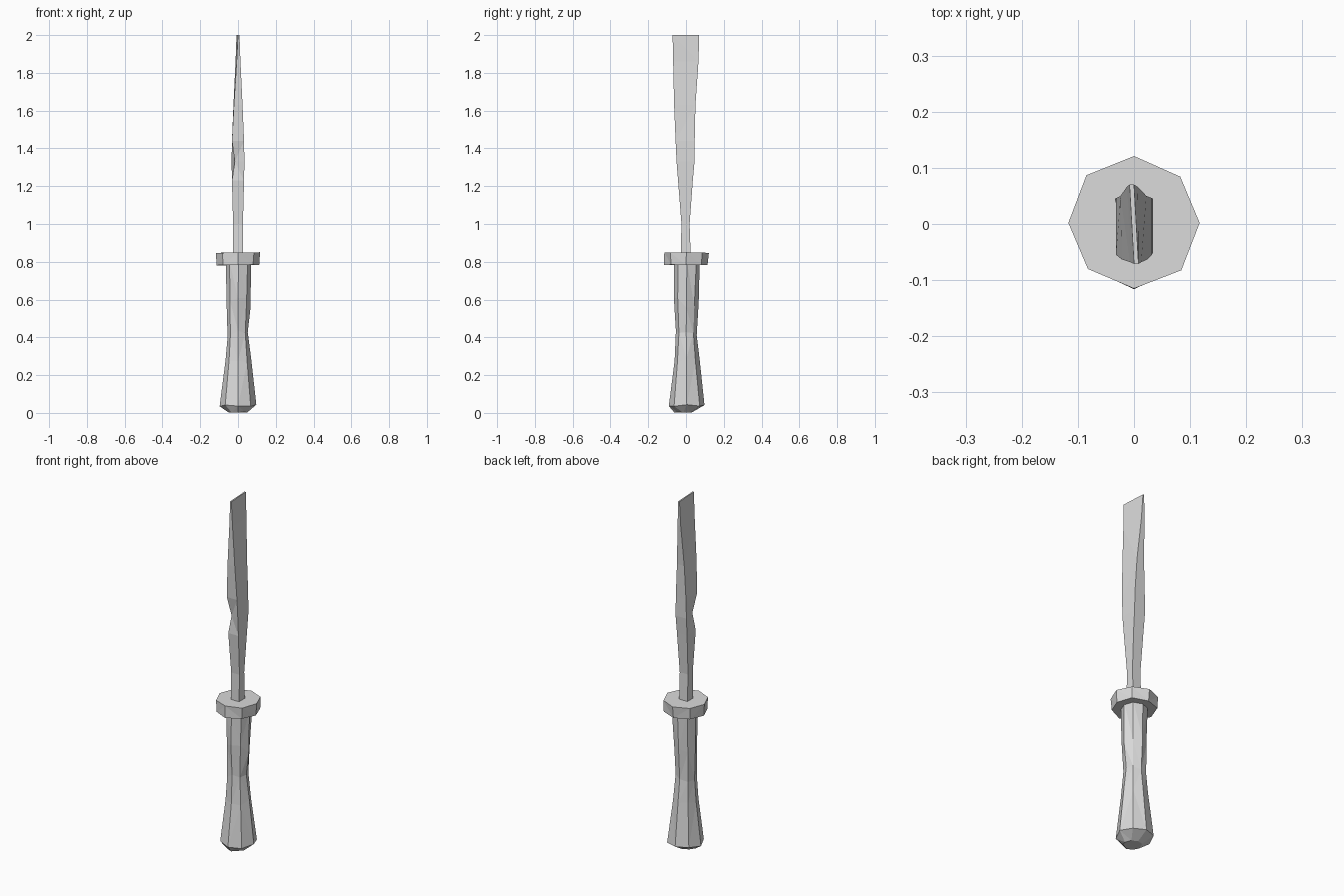
import bpy
import bmesh
import math
import random

random.seed(4)

cube = bpy.data.objects.get("Cube")
if cube:
    bpy.data.objects.remove(cube, do_unlink=True)

grey = bpy.data.materials.new("plain grey")
grey.use_nodes = True
colour = (0.7, 0.7, 0.7, 1)
grey.diffuse_color = colour
grey.node_tree.nodes["Principled BSDF"].inputs["Base Color"].default_value = colour


def loft(name, rings):
    """Skin a stack of equal-sized rings and cap both ends."""
    bm = bmesh.new()
    loops = [[bm.verts.new(p) for p in ring] for ring in rings]
    n = len(loops[0])
    for low, high in zip(loops, loops[1:]):
        for i in range(n):
            j = (i + 1) % n
            bm.faces.new((low[i], low[j], high[j], high[i]))
    bm.faces.new(loops[0][::-1])
    bm.faces.new(loops[-1])
    # Triangulate the walls so the rough carving reads as flat facets
    walls = [f for f in bm.faces if len(f.verts) == 4]
    bmesh.ops.triangulate(bm, faces=walls)
    bmesh.ops.recalc_face_normals(bm, faces=bm.faces)
    mesh = bpy.data.meshes.new(name)
    bm.to_mesh(mesh)
    bm.free()
    obj = bpy.data.objects.new(name, mesh)
    mesh.materials.append(grey)
    bpy.context.collection.objects.link(obj)
    return obj


def octagon(z, radius, cx=0, cy=0, rough=0, rough_z=0):
    """Eight-sided ring with a corner on each axis, slightly uneven."""
    ring = []
    for i in range(8):
        a = i * math.tau / 8
        r = radius + random.uniform(-rough, rough)
        dz = random.uniform(-rough_z, rough_z)
        ring.append((cx + r * math.cos(a), cy + r * math.sin(a), z + dz))
    return ring


# Handle: flared butt, narrow waist, straight neck
loft("handle", [
    octagon(0.004, 0.048, 0, -0.014, 0.002, 0.004),
    octagon(0.04, 0.095, 0, 0.004, 0.003, 0.006),
    octagon(0.28, 0.066, 0, 0.003, 0.004, 0.012),
    octagon(0.42, 0.056, 0, 0.001, 0.005, 0.03),
    octagon(0.58, 0.063, 0, 0.002, 0.004, 0.03),
    octagon(0.80, 0.068, 0.003, 0.005, 0.002),
])

# Collar between handle and blade
loft("collar", [
    octagon(0.785, 0.115, 0, 0, 0.003, 0.004),
    octagon(0.848, 0.118, 0, 0.002, 0.002, 0.003),
])

# Blade: square shank flattening into a wide, slightly twisted edge
# Each row: height, half thickness, front y, back y, twist, corner dent
sections = [
    (0.83, 0.026, -0.028, 0.025, 0, 0),
    (1.00, 0.026, -0.024, 0.019, 0, 0),
    (1.23, 0.032, -0.042, 0.036, 0, 0),
    (1.33, 0.034, -0.050, 0.045, 0, 0.017),
    (1.44, 0.032, -0.055, 0.046, 0, 0),
    (1.63, 0.023, -0.063, 0.050, 0.001, 0),
    (1.86, 0.010, -0.068, 0.066, 0.003, 0),
    (2.00, 0.004, -0.071, 0.070, 0.004, 0),
]
blade_rings = []
for z, half, front, back, twist, dent in sections:
    blade_rings.append([
        (-half + twist + dent, front + dent, z),
        (half + twist, front, z),
        (half - twist, back, z),
        (-half - twist, back, z),
    ])
loft("blade", blade_rings)
